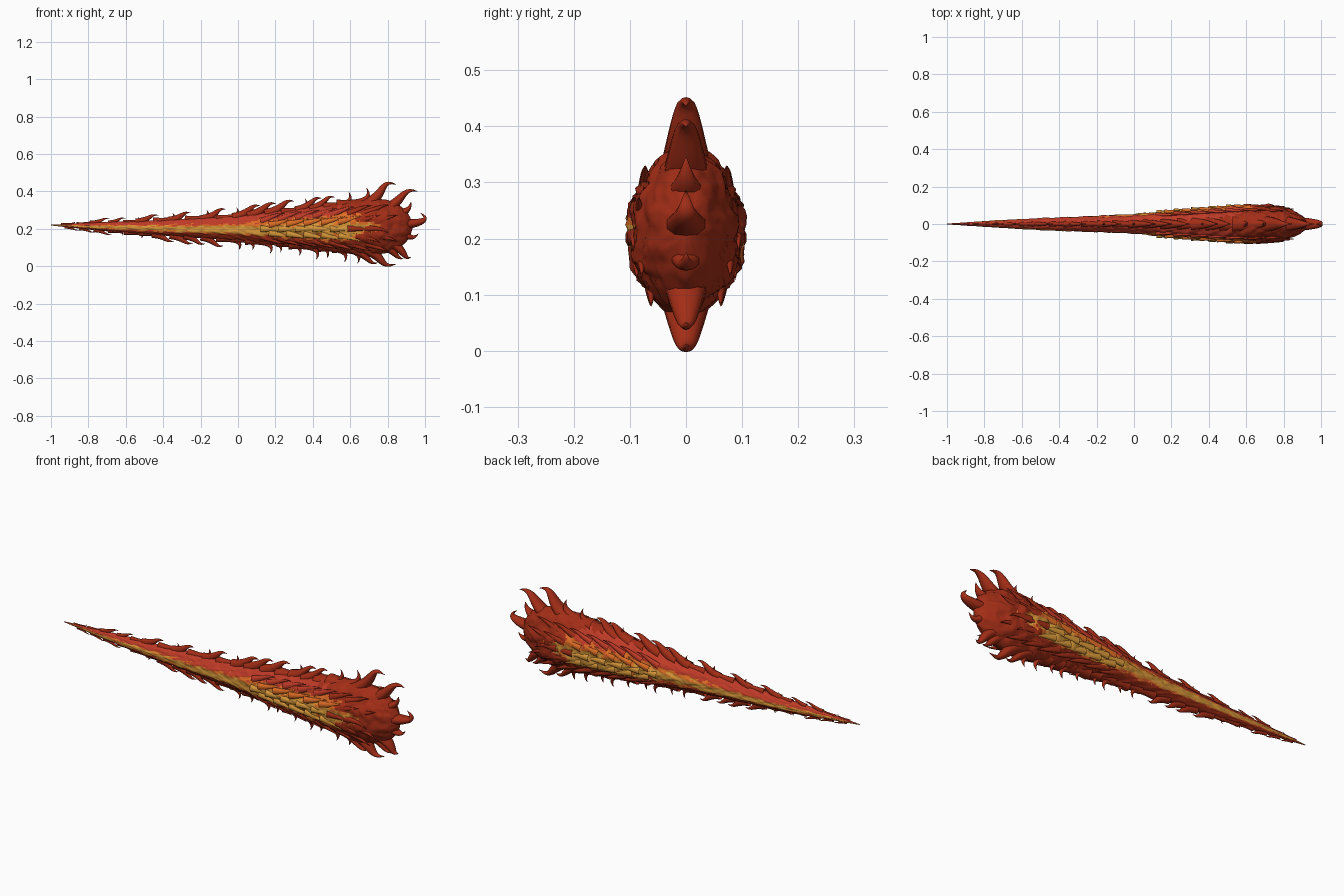
import bpy, bmesh, math, random
from mathutils import Vector

if "Cube" in bpy.data.objects:
    bpy.data.objects.remove(bpy.data.objects["Cube"])

random.seed(4)

def material(name, rgb):
    m = bpy.data.materials.new(name)
    m.diffuse_color = (*rgb, 1)
    m.use_nodes = True
    m.node_tree.nodes["Principled BSDF"].inputs["Base Color"].default_value = m.diffuse_color
    return m

MATS = [material("deep red", (0.36, 0.026, 0.008)), material("red", (0.52, 0.042, 0.02)),
        material("orange", (0.72, 0.15, 0.018)), material("gold", (0.68, 0.31, 0.04))]

def finish(bm, name):
    bmesh.ops.recalc_face_normals(bm, faces=bm.faces)
    me = bpy.data.meshes.new(name)
    bm.to_mesh(me)
    bm.free()
    for m in MATS:
        me.materials.append(m)
    for p in me.polygons:
        p.use_smooth = True
    ob = bpy.data.objects.new(name, me)
    bpy.context.collection.objects.link(ob)
    return ob

def lerp(table, x):
    for a, b in zip(table, table[1:]):
        if x <= b[0]:
            t = (x - a[0]) / (b[0] - a[0])
            return [p + (q - p) * t for p, q in zip(a[1:], b[1:])]
    return list(table[-1][1:])

# Envelope: x, centre z, half height, half width
ENV = [(-1, .22, .002, .002), (-.75, .213, .022, .018), (-.5, .207, .036, .031), (0, .203, .066, .051),
       (.3, .206, .103, .077), (.6, .21, .143, .101), (.72, .212, .152, .101), (.8, .213, .142, .088),
       (.86, .213, .115, .066), (.9, .213, .085, .043), (.925, .213, .04, .018), (.935, .213, .004, .003)]

def saw(u):
    f = u % 1.0
    return f / .78 if f < .78 else (1 - f) / .22

def licks(x, v, s):
    # Overlapping flame scales, swept outward from the middle of each side
    row = math.sin(v * 9.5 + 1.7 * math.sin(x * 7 + s))
    a = saw(x * 9 - abs(v) * 1.1 + .28 * row + .15 * s)
    b = saw(x * 15 - abs(v) * 1.7 + .35 * math.sin(v * 15 + x * 5 + s))
    return .6 * a + .4 * b - .5 + .22 * row

# Flame body: lofted rings with scale-like ripples
bm = bmesh.new()
N, M = 300, 72
rings = []
for i in range(N + 1):
    x = -1 + 1.935 * i / N
    zc, h, w = lerp(ENV, x)
    ring = []
    for j in range(M):
        a = 2 * math.pi * j / M
        c, v = math.cos(a), math.sin(a)
        k = 1 + .17 * licks(x, v, 1 if c > 0 else -1) * min(1, abs(c) * 2.5)
        y = w * math.copysign(abs(c) ** 1.15, c) * k
        ring.append(bm.verts.new((x, y, zc + h * v * (1 + .4 * (k - 1)))))
    rings.append(ring)
for i in range(N):
    for j in range(M):
        f = bm.faces.new((rings[i][j], rings[i][(j + 1) % M], rings[i + 1][(j + 1) % M], rings[i + 1][j]))
        p = f.calc_center_median()
        zc, h, w = lerp(ENV, p.x)
        v = (p.z - zc) / h
        s = 1 if p.y > 0 else -1
        q = v + .3 * licks(p.x, v, s)
        e = p.x + .10 * licks(p.x, v, s) + .25 * abs(v)
        if e > .74:
            f.material_index = 0
        elif -.38 < q < .2 and e < .70:
            f.material_index = 3
        elif -.48 < q < .2 + .28 * min(1, max(.3, p.x + .7)):
            f.material_index = 2
        else:
            f.material_index = 1 if v > -.5 else 0
bm.faces.new(rings[0])
bm.faces.new(rings[-1])
finish(bm, "flame_body")

def tongue(bm, pts, y, width, thick, mat=0):
    # Tapered flame tongue along a cubic curve in the xz plane
    P = [Vector((p[0], y, p[1])) for p in pts]
    n, sides, prev = 12, 10, None
    for i in range(n + 1):
        t = i / n
        u = 1 - t
        c = P[0]*u**3 + P[1]*3*u*u*t + P[2]*3*u*t*t + P[3]*t**3
        d = ((P[1]-P[0])*u*u + (P[2]-P[1])*2*u*t + (P[3]-P[2])*t*t).normalized()
        nrm = Vector((-d.z, 0, d.x))
        r = u ** .9 + .02
        ring = [bm.verts.new(c + nrm * (width * r * math.cos(2*math.pi*k/sides))
                             + Vector((0, thick * r * math.sin(2*math.pi*k/sides), 0))) for k in range(sides)]
        if prev:
            for k in range(sides):
                f = bm.faces.new((prev[k], prev[(k+1) % sides], ring[(k+1) % sides], ring[k]))
                f.material_index = mat
        prev = ring
    bm.faces.new(prev).material_index = mat

# Rows of small curled tongues along the top and bottom ridges
for side, name in ((1, "top_tongues"), (-1, "bottom_tongues")):
    bm = bmesh.new()
    x = -.92 if side > 0 else -.9
    while x < .66:
        zc, h, w = lerp(ENV, x)
        L = (.055 + .033 * (x + 1)) * random.uniform(.85, 1.15)
        z = zc + side * h * .80
        up = side * (L * .55 + h * .14) * min(1, .45 + (x + 1) * .6)
        shape = [(x - L * .5, z), (x + L * .5, z + up * .35), (x + L * .45, z + up * 1.25), (x + L, z + up)]
        if random.random() < .5:
            shape = [(x - L * .5, z), (x + L * .5, z), (x + L * 1.1, z + up * .4), (x + L * .8, z + up * 1.1)]
        tongue(bm, shape, 0, L * .27 * min(1, .4 + (x + 1)), w * .42)
        x += random.uniform(.072, .098)
    finish(bm, name)

# Large hooked tongues fanning out at the wide end
END = [((.64, .31), (.80, .36), (.75, .475), (.845, .437)),
       ((.74, .28), (.89, .33), (.87, .43), (.96, .40)),
       ((.76, .26), (.88, .28), (.92, .29), (.925, .345)),
       ((.76, .22), (.93, .22), (1.055, .235), (.975, .285)),
       ((.76, .18), (.90, .20), (.92, .12), (.965, .175)),
       ((.74, .14), (.90, .13), (.88, .02), (.925, .05)),
       ((.72, .12), (.84, .12), (.83, .04), (.885, .04)),
       ((.64, .11), (.79, .07), (.75, -.02), (.845, .012))]
bm = bmesh.new()
for pts in END:
    tongue(bm, pts, 0, .036, .05)
finish(bm, "end_tongues")

# Short licks lying on both flanks, tips lifting toward the wide end
bm = bmesh.new()
for s in (-1, 1):
    for row, v in enumerate((-.72, -.4, -.08, .25, .6)):
        for k in range(7):
            x = .18 + k * .093 + (row % 2) * .045
            zc, h, w = lerp(ENV, x)
            z, L = zc + v * h, .10
            y = s * w * (1 - v * v) ** .575 * .96
            mat = 0 if x > .6 or v < -.5 else (3 if -.5 < v < 0 else 2 if v < .4 else 1)
            tongue(bm, [(x - L * .6, z - .3 * v * L), (x, z), (x + L * .3, z + L * (.1 + .3 * v)),
                        (x + L * .7, z + L * (.25 if v > 0 else -.25))], y, .018, .012, mat)
finish(bm, "flank_licks")
